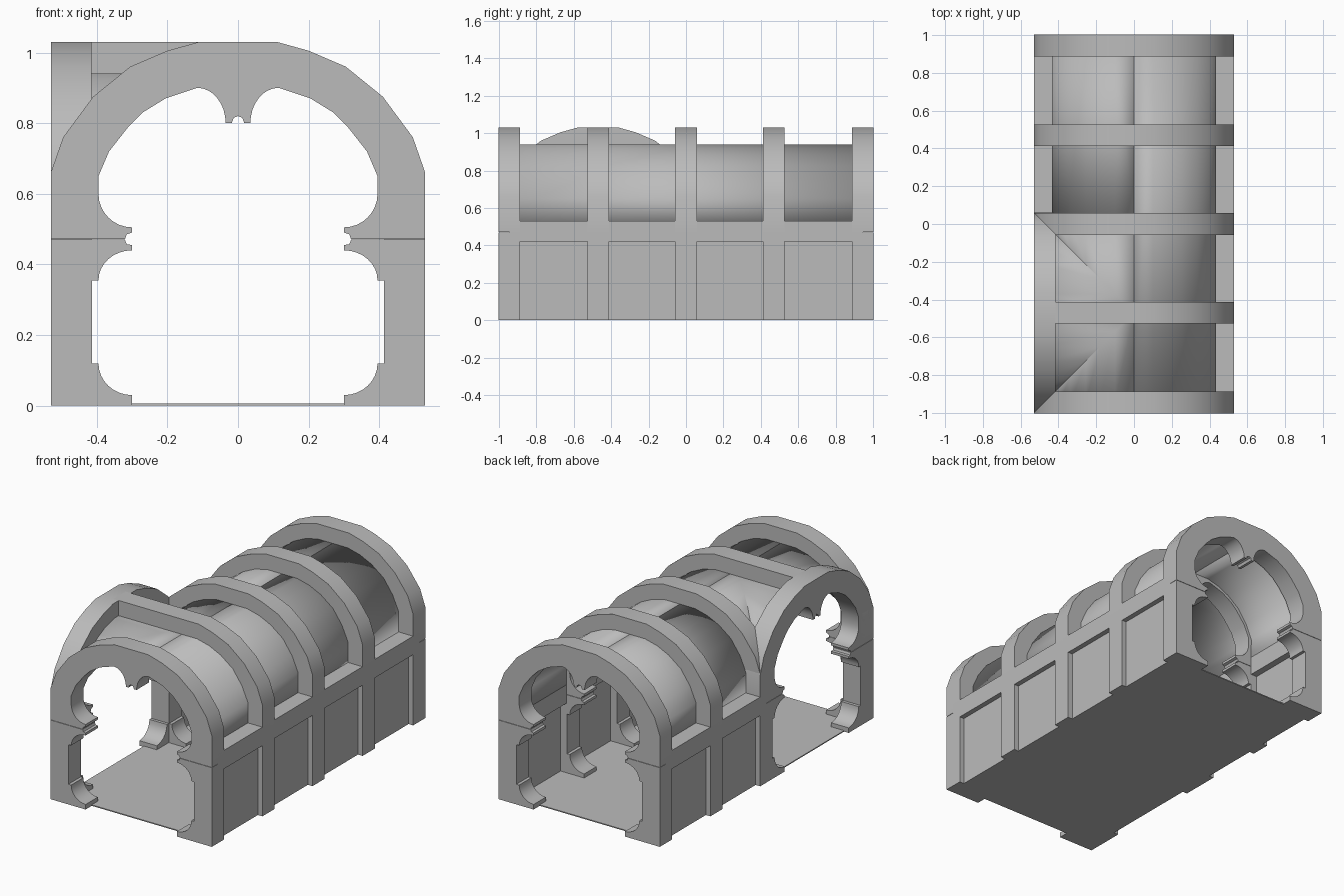
import bpy, bmesh
from math import sin, cos, pi

cube = bpy.data.objects.get("Cube")
if cube:
    bpy.data.objects.remove(cube)

stone = bpy.data.materials.new("grey_stone")
stone.use_nodes = True
GREY = (0.5, 0.5, 0.5, 1)
stone.diffuse_color = GREY
stone.node_tree.nodes["Principled BSDF"].inputs["Base Color"].default_value = GREY

HALF = 0.53       # half width of an arch
RIB = 0.115       # rib thickness
BAY = -0.47       # centre of the side opening along y
END = 0.945       # centre of the end ribs


def finish(name, bm, thickness=0):
    bmesh.ops.recalc_face_normals(bm, faces=bm.faces)
    mesh = bpy.data.meshes.new(name)
    bm.to_mesh(mesh)
    bm.free()
    mesh.materials.append(stone)
    ob = bpy.data.objects.new(name, mesh)
    bpy.context.collection.objects.link(ob)
    bpy.ops.object.select_all(action="DESELECT")
    ob.select_set(True)
    bpy.context.view_layer.objects.active = ob
    bpy.ops.object.shade_smooth_by_angle()
    if thickness:
        mod = ob.modifiers.new("thickness", "SOLIDIFY")
        mod.thickness = thickness
        mod.offset = -1
    return ob


def box(name, lo, hi):
    bm = bmesh.new()
    bmesh.ops.create_cube(bm, size=1)
    for v in bm.verts:
        v.co = [(a + b) / 2 + c * (b - a) for a, b, c in zip(lo, hi, v.co)]
    return finish(name, bm)


def arc(cx, cz, rx, rz, start, stop, steps=8):
    angles = [start + (stop - start) * i / steps for i in range(steps + 1)]
    return [(cx + rx * cos(a), cz + rz * sin(a)) for a in angles]


def prism(bm, outline, w0, w1, place):
    rings = [[bm.verts.new(place(u, w, z)) for u, z in outline] for w in (w0, w1)]
    for ring in rings:
        bm.faces.new(ring)
    n = len(outline)
    for i in range(n):
        j = (i + 1) % n
        bm.faces.new((rings[0][i], rings[0][j], rings[1][j], rings[1][i]))


# Half outlines of the stacked blocks of an arch
arch = [(0, 1.03), (0.11, 1.03), (0.2, 1.005), (0.305, 0.96), (0.41, 0.875),
        (0.495, 0.76), (HALF, 0.66), (HALF, 0.472), (0.32, 0.472), (0.315, 0.485),
        (0.3, 0.49)]
arch += arc(0.3, 0.6, 0.095, 0.095, -pi / 2, 0)
arch += [(0.395, 0.65), (0.365, 0.72), (0.31, 0.79), (0.27, 0.83), (0.205, 0.87)]
arch += arc(0.115, 0.8, 0.08, 0.1, pi / 2, pi)
arch += [(0.018, 0.8), (0.012, 0.815), (0, 0.82)]

capital = [(HALF, 0.355), (HALF, 0.47), (0.32, 0.47), (0.315, 0.457), (0.3, 0.455)]
capital += arc(0.3, 0.355, 0.095, 0.085, pi / 2, 0)
shaft = [(HALF, 0.12), (HALF, 0.355), (0.413, 0.355), (0.413, 0.12)]
base = [(HALF, 0), (HALF, 0.12)] + arc(0.3, 0.12, 0.095, 0.09, 0, -pi / 2) + [(0.3, 0)]
BLOCKS = {"arch": arch, "capital": capital, "shaft": shaft, "base": base}


def rib(name, w0, w1, along_y, centre=0, sides=(-1, 1)):
    for part, outline in BLOCKS.items():
        bm = bmesh.new()
        for s in sides:
            if along_y:
                prism(bm, outline, w0, w1, lambda u, w, z: (s * u, w, z))
            else:
                prism(bm, outline, w0, w1, lambda u, w, z: (w, centre + s * u, z))
        finish(name + "_" + part, bm)


# Five ribs across the passage; the one at the side bay has only its left half
for i, y in enumerate((-END, BAY, 0, -BAY, END)):
    rib(f"rib_{i + 1}", y - RIB / 2, y + RIB / 2, True,
        sides=(1,) if y == BAY else (-1, 1))

# Arch of the side opening and the ridge beam behind it
rib("side_arch", -HALF, -HALF + RIB, False, centre=BAY)
box("ridge_beam", (-0.45, BAY - RIB / 2, 0.9), (0, BAY + RIB / 2, 1.03))

# Thin vault shells
VAULT = [(0, 0.94), (0.1, 0.94), (0.18, 0.92), (0.255, 0.885), (0.335, 0.825),
         (0.395, 0.74), (0.435, 0.65), (0.435, 0.5)]


def loft(bm, rows):
    rows = [[bm.verts.new(p) for p in row] for row in rows]
    for (a, b), (c, d) in zip(rows, rows[1:]):
        if (a.co - b.co).length < 1e-5:
            bm.faces.new((a, c, d))
        else:
            bm.faces.new((a, c, d, b))


def shell(name, *strips):
    bm = bmesh.new()
    for rows in strips:
        loft(bm, rows)
    bmesh.ops.remove_doubles(bm, verts=bm.verts, dist=1e-4)
    ob = finish(name, bm, 0.02)
    # Turn the outside upwards so the shell thickens inwards
    if sum(p.normal.z * p.area for p in ob.data.polygons) < 0:
        ob.data.flip_normals()


shell("vault_left", [[(p, -END, z), (p, END, z)] for p, z in VAULT])
shell("vault_right", [[(-p, 0, z), (-p, END, z)] for p, z in VAULT])

# Groined bay, where both vaults meet on the diagonals
shell("groin_vault",
      *[[[(-p, BAY + s * p, z), (-p, BAY + s * 0.47, z)] for p, z in VAULT]
        for s in (-1, 1)],
      *[[[(-p, BAY + s * p, z), (-0.47, BAY + s * p, z)] for p, z in VAULT]
        for s in (-1, 1)])

# Low walls: a flush beam on top of recessed panels
for side, s, y0 in (("left", 1, -END), ("right", -1, 0)):
    for part, xa, xb, z0, z1 in (("beam", 0.415, HALF, 0.42, 0.53),
                                 ("panel", 0.455, 0.5, 0, 0.42)):
        x0, x1 = sorted((s * xa, s * xb))
        box(f"{side}_wall_{part}", (x0, y0, z0), (x1, END, z1))

# Floor slab
box("floor", (-0.5, -END, 0), (0.5, END, 0.006))
